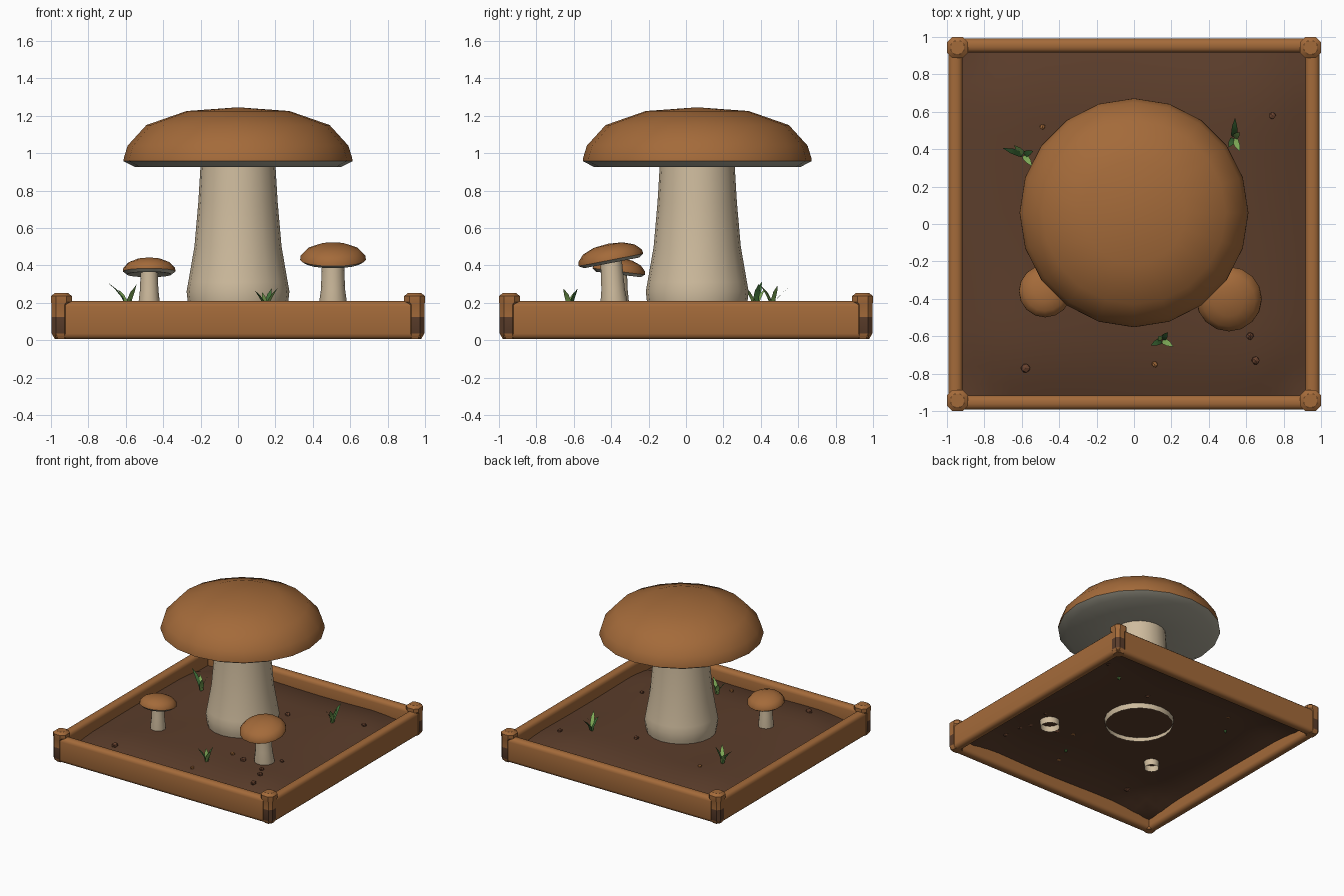
import bpy, bmesh, math, random
from mathutils import Vector, Matrix

if "Cube" in bpy.data.objects:
    bpy.data.objects.remove(bpy.data.objects["Cube"])

random.seed(4)


def material(name, rgb):
    m = bpy.data.materials.new(name)
    m.diffuse_color = (*rgb, 1)
    m.use_nodes = True
    m.node_tree.nodes["Principled BSDF"].inputs["Base Color"].default_value = m.diffuse_color
    return m


WOOD = material("warm brown", (0.37, 0.145, 0.042))
SOIL = material("dark soil", (0.105, 0.047, 0.024))
CREAM = material("cream stem", (0.62, 0.50, 0.34))
GILL = material("grey gills", (0.42, 0.40, 0.32))
STONE = material("pebble brown", (0.14, 0.055, 0.028))
LEAF = material("leaf green", (0.22, 0.42, 0.10))
DARK_LEAF = material("dark leaf green", (0.05, 0.16, 0.04))


def finish(bm, name, mats, angle=40):
    me = bpy.data.meshes.new(name)
    bm.to_mesh(me)
    bm.free()
    for m in mats:
        me.materials.append(m)
    me.shade_smooth()
    me.set_sharp_from_angle(angle=math.radians(angle))
    ob = bpy.data.objects.new(name, me)
    bpy.context.collection.objects.link(ob)
    return ob


def bridge(bm, rings):
    """Quads between consecutive closed rings, facing outward for rising rings."""
    for lo, hi in zip(rings, rings[1:]):
        n = len(lo)
        for k in range(n):
            bm.faces.new((lo[k], lo[(k + 1) % n], hi[(k + 1) % n], hi[k]))


def lathe(name, profile, sides, mat, loc, tilt=0.0):
    bm = bmesh.new()
    rings = []
    for r, z in profile:
        rings.append([bm.verts.new((r * math.cos(k * math.tau / sides),
                                    r * math.sin(k * math.tau / sides), z))
                      for k in range(sides)])
    bridge(bm, rings)
    bmesh.ops.remove_doubles(bm, verts=bm.verts, dist=1e-5)
    bm.transform(Matrix.Translation(loc) @ Matrix.Rotation(tilt, 4, 'X'))
    return finish(bm, name, [mat])


# Large mushroom
big = (0, 0.06, 0)
lathe("large_stem", [(.253, .135), (.268, .20), (.275, .26), (.266, .31), (.233, .50),
                     (.212, .74), (.20, .94)], 20, CREAM, big)
lathe("large_gills", [(.19, .925), (.55, .925), (.612, .957)], 20, GILL, big)
lathe("large_cap", [(.612, .957), (.61, .975), (.59, 1.04), (.49, 1.15), (.275, 1.225),
                    (0, 1.245)], 20, WOOD, big)


# Small mushrooms, each with a tilted cap
def small_mushroom(side, x, y, cap_y, r, rim, h, stem_low, stem_top, tilt):
    lean = (cap_y - y) / (rim - .13)
    stem = lathe(side + "_stem", [(stem_low * .95, .12), (stem_low, .19), (stem_low * .85, .27),
                                  (stem_top, rim + .02)], 14, CREAM, (x, y, 0))
    for v in stem.data.vertices:
        v.co.y += lean * (v.co.z - .13)
    at = (x, cap_y, rim)
    lathe(side + "_gills", [(0.02, 0), (r * .85, -.012), (r, .004)], 16, GILL, at, tilt)
    lathe(side + "_cap", [(r, .004), (r * .98, h * .3), (r * .8, h * .66), (r * .45, h * .92),
                          (0, h)], 16, WOOD, at, tilt)


small_mushroom("right_small", .508, -.38, -.40, .176, .425, .092, .076, .058, math.radians(11))
small_mushroom("left_small", -.475, -.36, -.36, .141, .363, .077, .058, .045, math.radians(-7))


# Soil sheet, level in the middle and falling away at the edges
def soil_height(x, y):
    def drop(t):
        return max(0, (abs(t) - .55) / .4) ** 2
    return (.172 - .075 * min(1.2, drop(x) + drop(y))
            + .006 * math.sin(5 * x + 1) * math.cos(4 * y))


bm = bmesh.new()
bmesh.ops.create_grid(bm, x_segments=20, y_segments=20, size=.95)
for v in bm.verts:
    v.co.z = soil_height(v.co.x, v.co.y)
finish(bm, "soil", [SOIL], 60)

# Four rounded boards around the tray
for i, side in enumerate(("front", "right", "back", "left")):
    bm = bmesh.new()
    bmesh.ops.create_cube(bm, size=1)
    bmesh.ops.scale(bm, vec=(1.95, .076, .205), verts=bm.verts)
    edges = [e for e in bm.edges if abs((e.verts[0].co - e.verts[1].co).x) > .5]
    bmesh.ops.bevel(bm, geom=edges, offset=.03, segments=3, profile=.5, affect='EDGES')
    bm.transform(Matrix.Rotation(i * math.pi / 2, 4, 'Z') @ Matrix.Translation((0, -.954, .1075)))
    finish(bm, side + "_board", [WOOD])

# Corner posts with a wider head and a dark worn foot on the outer faces
for sx in (-1, 1):
    for sy in (-1, 1):
        bm = bmesh.new()
        rings = []
        for w, c, z in ((.034, .945, .005), (.046, .95, .035), (.046, .95, .125),
                        (.046, .95, .19), (.056, .944, .205), (.056, .944, .235),
                        (.034, .944, .253)):
            a = w * .5
            pts = [(w, -a), (w, a), (a, w), (-a, w), (-w, a), (-w, -a), (-a, -w), (a, -w)]
            rings.append([bm.verts.new((sx * c + px, sy * c + py, z)) for px, py in pts])
        bridge(bm, rings)
        bm.faces.new(rings[-1])
        bm.faces.new(rings[0][::-1])
        bm.normal_update()
        out = Vector((sx, sy, 0)).normalized()
        for f in bm.faces:
            z = f.calc_center_median().z
            f.material_index = int(.03 < z < .1 and f.normal.dot(out) > .5)
        finish(bm, "%s_%s_post" % ("front" if sy < 0 else "back", "left" if sx < 0 else "right"),
               [WOOD, SOIL], 30)

# Pebbles: x, y, radius, colour
pebbles = [(.74, .58, .02, STONE), (.62, -.60, .021, STONE), (.65, -.73, .023, STONE),
           (-.58, -.77, .026, STONE), (.11, -.75, .017, WOOD), (.185, .38, .022, STONE),
           (.245, -.42, .018, WOOD), (.37, -.46, .025, STONE), (.58, -.52, .02, STONE),
           (.615, -.31, .016, STONE), (-.49, .52, .016, WOOD)]
for i, (x, y, r, mat) in enumerate(pebbles):
    bm = bmesh.new()
    bmesh.ops.create_icosphere(bm, subdivisions=1, radius=r)
    for v in bm.verts:
        v.co *= random.uniform(.9, 1.15)
        v.co.z *= .8
    bm.transform(Matrix.Translation((x, y, soil_height(x, y) + r * .25)))
    finish(bm, "pebble_%d" % (i + 1), [mat], 25)

# Grass tufts: root, then the offset and rise of each blade tip
tufts = {
    "left_grass": ((-.59, .37), [(-.11, .035, .14), (.045, -.06, .12), (.05, .02, .13),
                                 (-.05, .05, .10)]),
    "right_grass": ((.535, .46), [(.005, .105, .12), (.03, -.07, .13), (-.03, -.05, .11),
                                  (.03, .03, .12)]),
    "front_grass": ((.15, -.62), [(-.06, -.03, .10), (.06, -.035, .11), (.03, .04, .11),
                                  (-.02, .02, .09)]),
}
for name, ((x, y), tips) in tufts.items():
    bm = bmesh.new()
    for i, (dx, dy, rise) in enumerate(tips):
        side = Vector((-dy, dx, 0)).normalized()
        base = Vector((x, y, soil_height(x, y) - .02))
        pairs = []
        for t, w in ((0, .009), (.35, .017), (.7, .014), (1, .001)):
            p = base + Vector((dx * t ** 1.5, dy * t ** 1.5, (rise + .02) * t ** .75))
            pairs.append((bm.verts.new(p - side * w), bm.verts.new(p + side * w)))
        for (a, b), (c, d) in zip(pairs, pairs[1:]):
            bm.faces.new((a, b, d, c)).material_index = i % 2
    finish(bm, name, [DARK_LEAF, LEAF])
